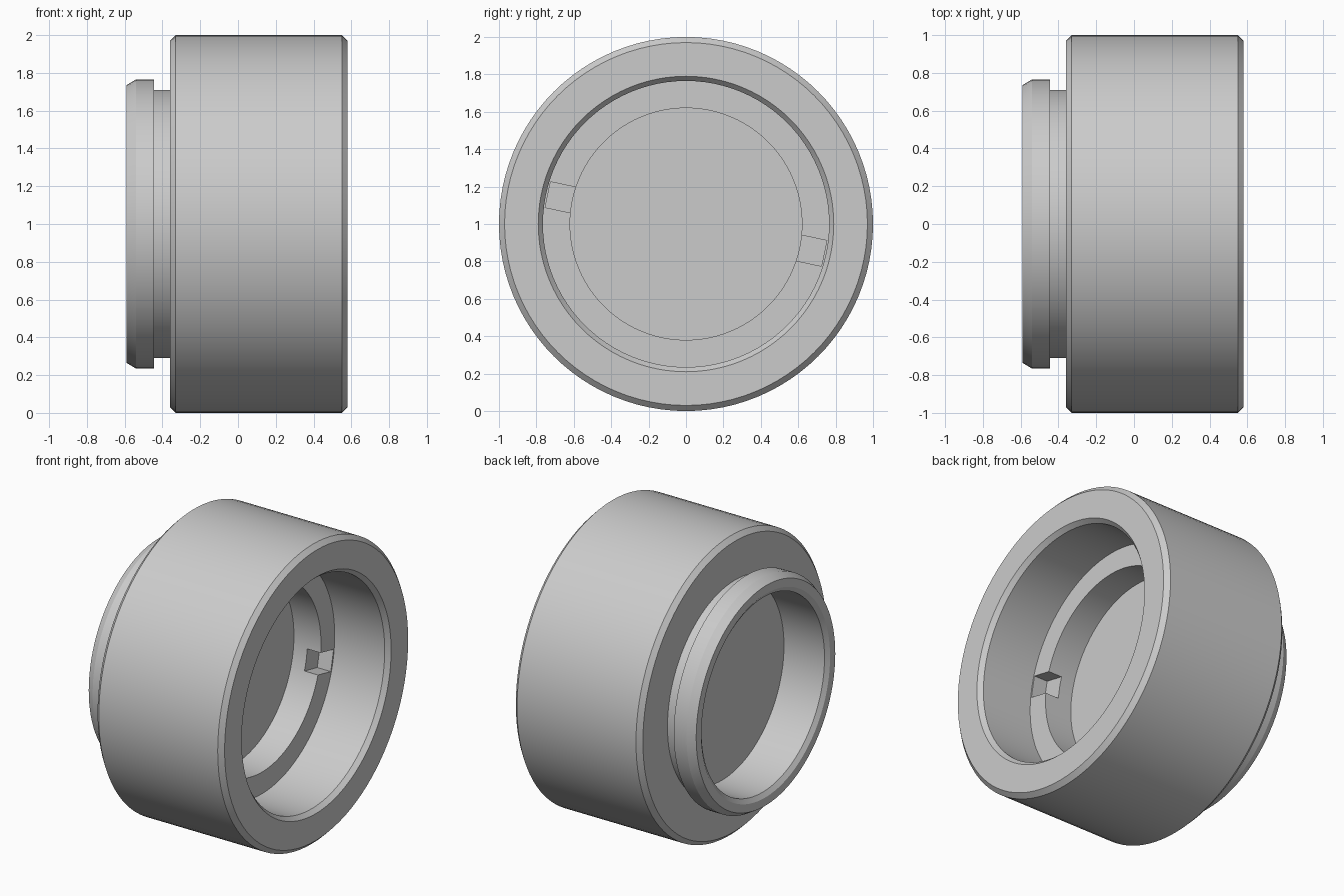
import bpy, bmesh, math
from mathutils import Matrix, Vector

if "Cube" in bpy.data.objects:
    bpy.data.objects.remove(bpy.data.objects["Cube"], do_unlink=True)

grey = bpy.data.materials.new("plain_grey")
grey.diffuse_color = (0.6, 0.6, 0.6, 1)
grey.use_nodes = True
grey.node_tree.nodes["Principled BSDF"].inputs["Base Color"].default_value = (0.6, 0.6, 0.6, 1)

SIDES = 96
CENTRE_Z = 1.0


def make_object(name, bm):
    bmesh.ops.recalc_face_normals(bm, faces=bm.faces)
    mesh = bpy.data.meshes.new(name)
    bm.to_mesh(mesh)
    bm.free()
    mesh.materials.append(grey)
    obj = bpy.data.objects.new(name, mesh)
    bpy.context.collection.objects.link(obj)
    return obj


def select(obj):
    bpy.ops.object.select_all(action="DESELECT")
    obj.select_set(True)
    bpy.context.view_layer.objects.active = obj


def revolve(name, profile):
    """Turn a closed (x, radius) outline around the horizontal axis."""
    bm = bmesh.new()
    rings = []
    for i in range(SIDES):
        a = math.tau * i / SIDES
        rings.append([bm.verts.new((x, r * math.sin(a), CENTRE_Z + r * math.cos(a)))
                      for x, r in profile])
    n = len(profile)
    for i in range(SIDES):
        near, far = rings[i], rings[(i + 1) % SIDES]
        for j in range(n):
            k = (j + 1) % n
            bm.faces.new((near[j], near[k], far[k], far[j]))
    return make_object(name, bm)


# Housing: chamfered drum, neck and lip outside; stepped bore inside
housing = revolve("housing", [
    (0.58, 0.97), (0.55, 1.0), (-0.33, 1.0), (-0.36, 0.97),
    (-0.36, 0.71), (-0.445, 0.71), (-0.445, 0.765), (-0.54, 0.765), (-0.59, 0.735),
    (-0.59, 0.68), (-0.57, 0.65), (-0.15, 0.65), (-0.15, 0.62),
    (0.18, 0.62), (0.18, 0.765), (0.55, 0.765), (0.58, 0.79)])

# Two opposite notches in the inner shelf, cut with one tilted bar
bm = bmesh.new()
bmesh.ops.create_cube(bm, size=1)
bmesh.ops.scale(bm, vec=(0.2, 1.51, 0.14), verts=bm.verts)
bmesh.ops.rotate(bm, matrix=Matrix.Rotation(math.radians(-12), 3, "X"), verts=bm.verts)
bmesh.ops.translate(bm, vec=Vector((0.18, 0, CENTRE_Z)), verts=bm.verts)
cutter = make_object("notch_cutter", bm)
cutter.hide_render = True

select(housing)
cut = housing.modifiers.new("notches", "BOOLEAN")
cut.operation = "DIFFERENCE"
cut.solver = "EXACT"
cut.object = cutter
bpy.ops.object.modifier_apply(modifier=cut.name)
bpy.data.objects.remove(cutter, do_unlink=True)

# Solid disc closing the bore, its rim seated in the housing
bm = bmesh.new()
bmesh.ops.create_cone(bm, cap_ends=True, segments=SIDES, radius1=0.655, radius2=0.655, depth=0.25)
bmesh.ops.rotate(bm, matrix=Matrix.Rotation(math.pi / 2, 3, "Y"), verts=bm.verts)
bmesh.ops.translate(bm, vec=Vector((-0.145, 0, CENTRE_Z)), verts=bm.verts)
disc = make_object("centre_disc", bm)

for part in (housing, disc):
    select(part)
    bpy.ops.object.shade_smooth_by_angle(angle=math.radians(25))
